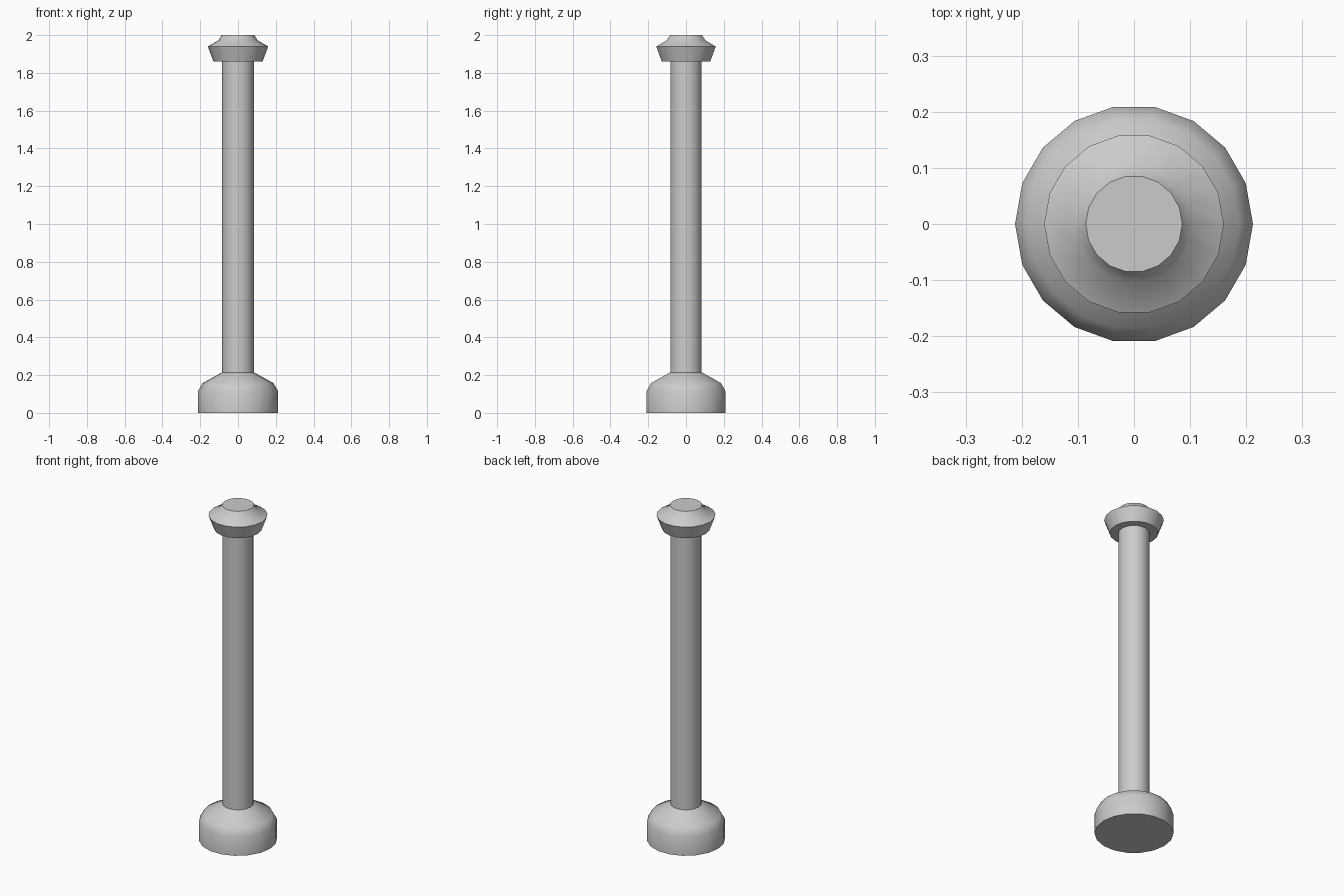
import bpy, bmesh, math

if "Cube" in bpy.data.objects:
    bpy.data.objects.remove(bpy.data.objects["Cube"])

SIDES = 18


def lathe(name, profile):
    """Closed solid of revolution from (radius, z) rings, capped at both ends."""
    bm = bmesh.new()
    rings = []
    for r, z in profile:
        rings.append([bm.verts.new((r * math.cos(2 * math.pi * i / SIDES),
                                    r * math.sin(2 * math.pi * i / SIDES), z))
                      for i in range(SIDES)])
    for low, high in zip(rings, rings[1:]):
        for i in range(SIDES):
            j = (i + 1) % SIDES
            bm.faces.new((low[i], low[j], high[j], high[i]))
    bm.faces.new(rings[0][::-1])
    bm.faces.new(rings[-1])
    mesh = bpy.data.meshes.new(name)
    bm.to_mesh(mesh)
    bm.free()
    obj = bpy.data.objects.new(name, mesh)
    bpy.context.collection.objects.link(obj)
    bpy.ops.object.select_all(action='DESELECT')
    obj.select_set(True)
    bpy.context.view_layer.objects.active = obj
    bpy.ops.object.shade_smooth_by_angle(angle=math.radians(35))
    return obj


# Post in one piece: rounded foot, slim shaft, flared collar and small top
lathe("post", [
    (0.212, 0.0), (0.212, 0.115), (0.188, 0.158), (0.084, 0.215),
    (0.084, 1.86), (0.13, 1.86), (0.16, 1.94), (0.104, 1.972), (0.086, 2.0),
])
